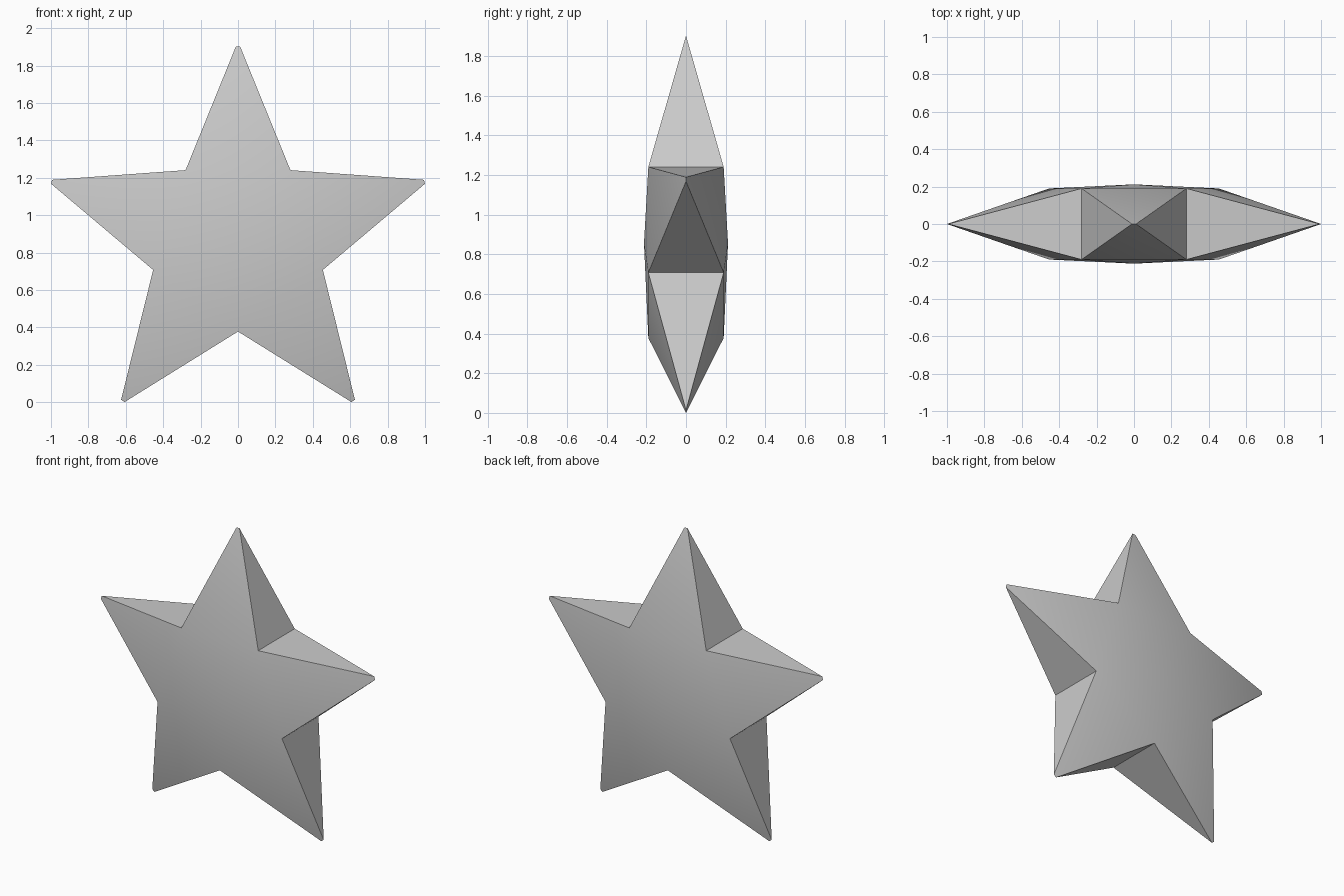
import bpy, bmesh, math
from mathutils import Vector

cube = bpy.data.objects.get("Cube")
if cube:
    bpy.data.objects.remove(cube, do_unlink=True)

CENTRE = Vector((0, 0, 0.855))
TIP_R, TIP_HALF = 1.048, 0.011
NOTCH_R, NOTCH_Y, BULGE_Y = 0.477, 0.19, 0.212

grey = bpy.data.materials.new("grey")
grey.use_nodes = True
colour = (0.6, 0.6, 0.6, 1)
grey.diffuse_color = colour
grey.node_tree.nodes["Principled BSDF"].inputs["Base Color"].default_value = colour


def polar(r, turn, y=0.0, side=0.0):
    """Point at radius r, clockwise from the top, shifted sideways by side."""
    a = math.tau * turn
    out = Vector((math.sin(a), 0, math.cos(a)))
    across = Vector((math.cos(a), 0, -math.sin(a)))
    return CENTRE + out * r + across * side + Vector((0, y, 0))


bm = bmesh.new()
# Blunt tips, each a short edge on the middle plane
tips = [[bm.verts.new(polar(TIP_R, i / 5, side=s * TIP_HALF)) for s in (-1, 1)]
        for i in range(5)]
# Notch corners and raised centre, front and back
notches = {s: [bm.verts.new(polar(NOTCH_R, (i + 0.5) / 5, s * NOTCH_Y)) for i in range(5)]
           for s in (-1, 1)}
hubs = {s: bm.verts.new(CENTRE + Vector((0, s * BULGE_Y, 0))) for s in (-1, 1)}

for i in range(5):
    left, right = tips[i]
    for s in (-1, 1):
        before, after = notches[s][i - 1], notches[s][i]
        bm.faces.new((hubs[s], before, after))          # domed middle
        bm.faces.new((before, left, right, after))      # sloping arm
    # Side walls of the arm
    bm.faces.new((left, notches[-1][i - 1], notches[1][i - 1]))
    bm.faces.new((right, notches[-1][i], notches[1][i]))

bmesh.ops.recalc_face_normals(bm, faces=bm.faces)
mesh = bpy.data.meshes.new("star")
bm.to_mesh(mesh)
bm.free()
mesh.materials.append(grey)
star = bpy.data.objects.new("star", mesh)
bpy.context.collection.objects.link(star)

# Soft shading over the dome, crisp walls
bpy.context.view_layer.objects.active = star
star.select_set(True)
bpy.ops.object.shade_smooth_by_angle(angle=math.radians(30))
